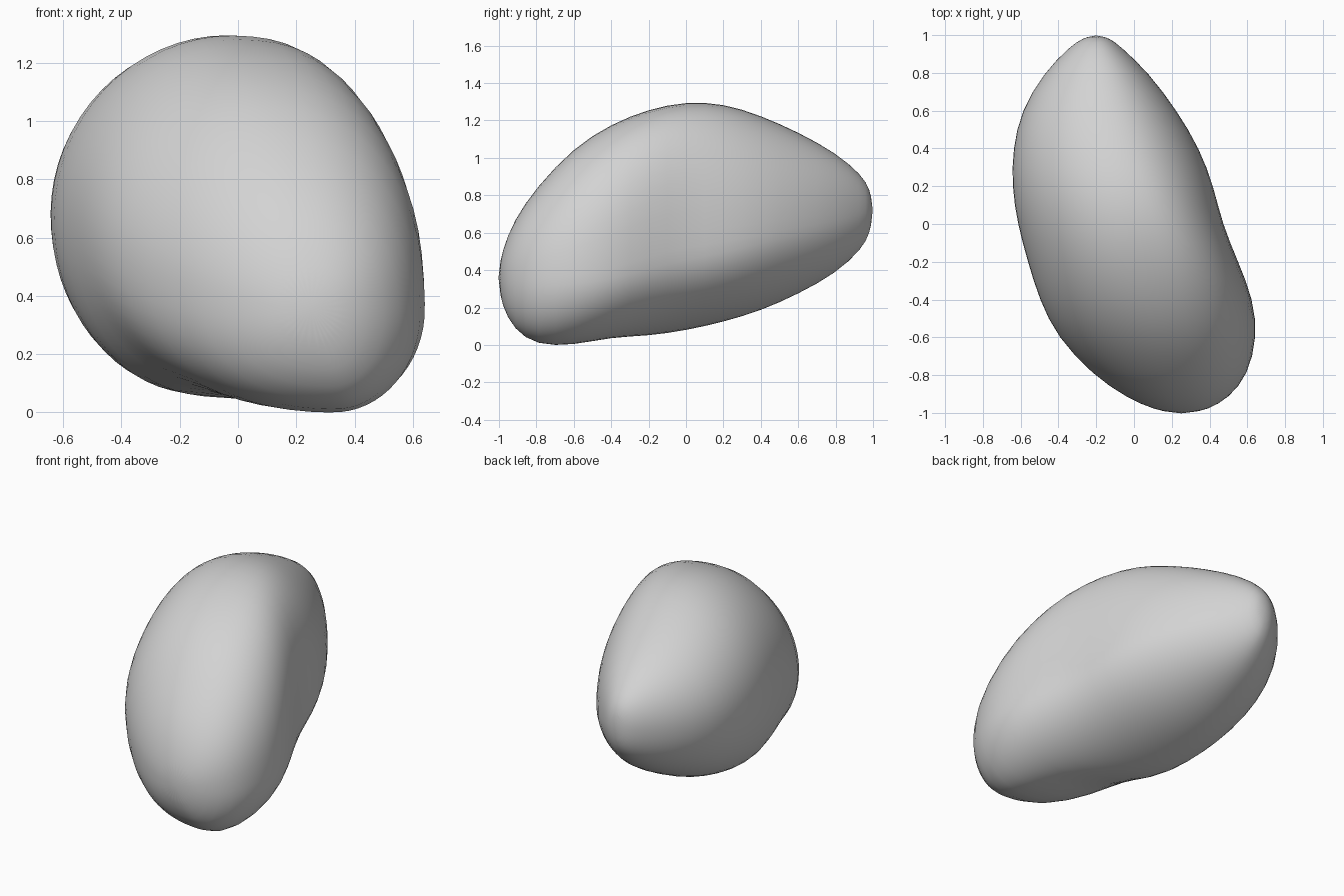
import bpy, bmesh, math

cube = bpy.data.objects.get("Cube")
if cube:
    bpy.data.objects.remove(cube, do_unlink=True)

RING_POINTS = 32

# Cross-sections from the back tip to the front lobe:
# y, then left edge (x, z), right edge (x, z), top (x, z), bottom (x, z)
SECTIONS = [
    (.985, -.27, .72, -.13, .72, -.2, .83, -.2, .6),
    (.94, -.34, .72, -.07, .7, -.2, .91, -.2, .51),
    (.8, -.48, .71, .08, .66, -.18, 1.03, -.2, .38),
    (.6, -.6, .7, .23, .62, -.15, 1.14, -.2, .27),
    (.4, -.645, .69, .35, .58, -.1, 1.23, -.2, .18),
    (.2, -.65, .68, .425, .53, -.05, 1.295, -.19, .12),
    (0, -.62, .66, .47, .5, -.02, 1.305, -.17, .075),
    (-.2, -.565, .64, .555, .45, 0, 1.265, -.1, .045),
    (-.4, -.505, .6, .635, .38, .05, 1.185, .2, .04),
    (-.6, -.41, .54, .655, .36, .11, 1.06, .31, -.005),
    (-.8, -.22, .45, .605, .34, .17, .845, .34, -.005),
    (-.92, -.04, .4, .505, .34, .21, .67, .32, .08),
    (-.985, .11, .37, .39, .35, .24, .5, .28, .21),
]


def signed_power(value, exponent):
    return math.copysign(abs(value) ** exponent, value)


def ring(section):
    """Join the four extreme points of a section with quarter arcs."""
    y, left_x, left_z, right_x, right_z, top_x, top_z, low_x, low_z = section
    shoulder = math.exp(-((y + .15) / .3) ** 2)
    points = []
    for i in range(RING_POINTS):
        angle = math.tau * i / RING_POINTS
        c, s = math.cos(angle), math.sin(angle)
        upper, right = s >= 0, c >= 0
        # Fullness of each quarter: square shoulder, slanted under the back
        if upper:
            fullness = 2.15 + .55 * shoulder if right else 2
        elif right:
            fullness = 2.05 - .2 * max(y, 0) + .1 * shoulder
        else:
            fullness = 2.1 + .2 * max(-y, 0)
        c, s = signed_power(c, 2 / fullness), signed_power(s, 2 / fullness)
        mid_x = top_x if upper else low_x
        mid_z = right_z if right else left_z
        x = mid_x + abs(c) * ((right_x if right else left_x) - mid_x)
        z = mid_z + abs(s) * ((top_z if upper else low_z) - mid_z)
        points.append((x, y, z))
    return points


# Boulder body: skin the rings and close both ends with a point
bm = bmesh.new()
rings = [[bm.verts.new(p) for p in ring(s)] for s in SECTIONS]
for first, second in zip(rings, rings[1:]):
    for i in range(RING_POINTS):
        j = (i + 1) % RING_POINTS
        bm.faces.new((first[i], first[j], second[j], second[i]))
for tip, end in (((-.2, 1.0, .72), rings[0]), ((.25, -1.005, .36), rings[-1])):
    tip_vert = bm.verts.new(tip)
    for i in range(RING_POINTS):
        bm.faces.new((end[i], end[(i + 1) % RING_POINTS], tip_vert))
bmesh.ops.recalc_face_normals(bm, faces=bm.faces[:])

mesh = bpy.data.meshes.new("boulder")
bm.to_mesh(mesh)
bm.free()
boulder = bpy.data.objects.new("boulder", mesh)
bpy.context.collection.objects.link(boulder)

# Rounded, smooth surface
subdivision = boulder.modifiers.new("rounding", "SUBSURF")
subdivision.levels = subdivision.render_levels = 1
for polygon in mesh.polygons:
    polygon.use_smooth = True

# Plain stone colour
stone = bpy.data.materials.new("stone grey")
stone.use_nodes = True
color = (0.65, 0.65, 0.65, 1.0)
stone.diffuse_color = color
stone.node_tree.nodes["Principled BSDF"].inputs["Base Color"].default_value = color
mesh.materials.append(stone)
